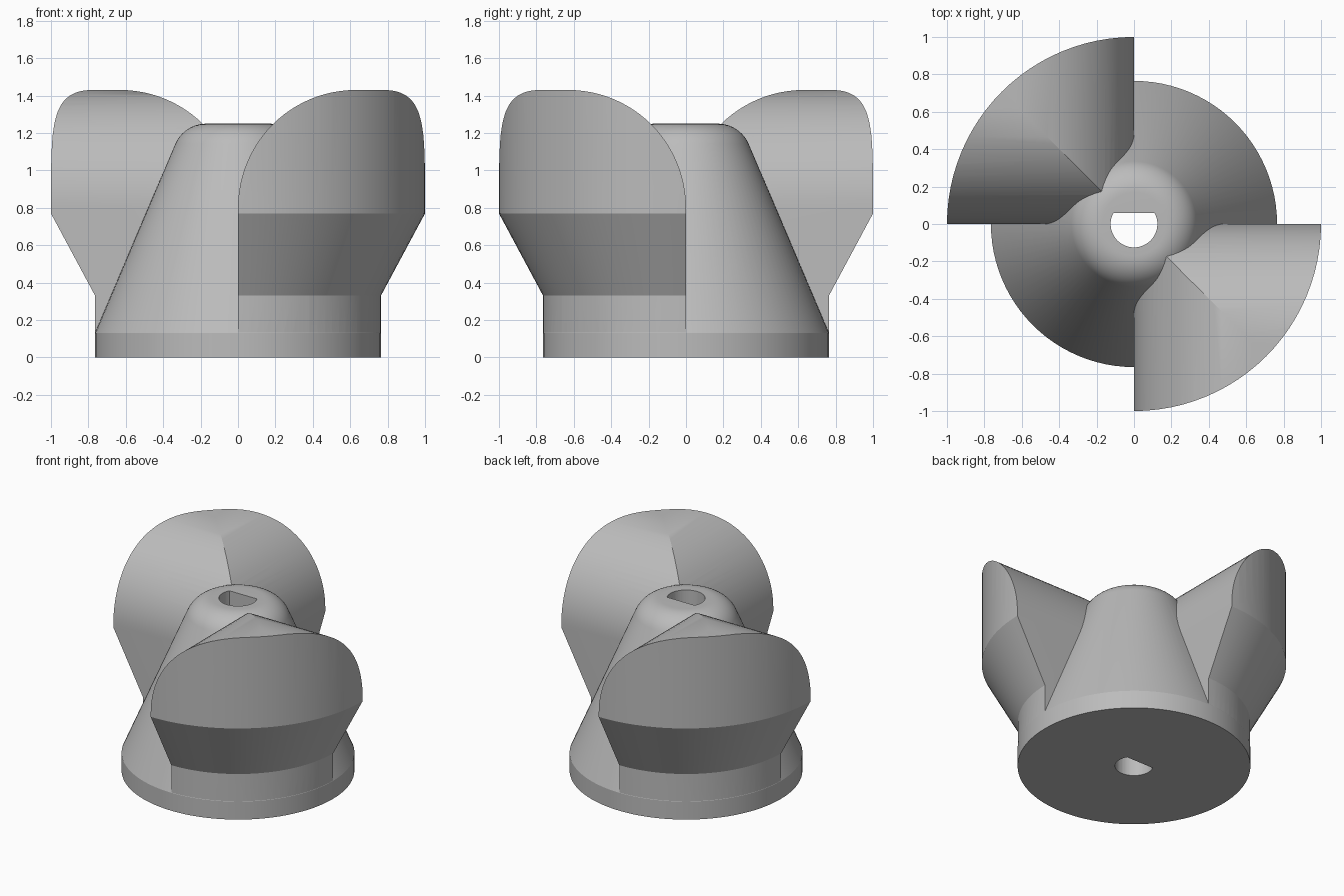
import bpy, bmesh
from math import sin, cos, pi, radians, asin
from mathutils import Matrix, Vector

cube = bpy.data.objects.get("Cube")
if cube:
    bpy.data.objects.remove(cube)

grey = bpy.data.materials.new("plain grey")
grey.use_nodes = True
GREY = (0.5, 0.5, 0.5, 1)
grey.diffuse_color = GREY
grey.node_tree.nodes["Principled BSDF"].inputs["Base Color"].default_value = GREY

SEGMENTS = 96


def arc(cx, cz, r, start, end, steps):
    return [(cx + r * cos(radians(start + (end - start) * i / steps)),
             cz + r * sin(radians(start + (end - start) * i / steps)))
            for i in range(steps + 1)]


def finish(bm, name):
    bmesh.ops.remove_doubles(bm, verts=bm.verts, dist=1e-5)
    bmesh.ops.recalc_face_normals(bm, faces=bm.faces)
    mesh = bpy.data.meshes.new(name)
    bm.to_mesh(mesh)
    bm.free()
    mesh.materials.append(grey)
    obj = bpy.data.objects.new(name, mesh)
    bpy.context.collection.objects.link(obj)
    return obj


def revolve(name, profile):
    """Solid of revolution from (radius, z) points that start and end on the axis."""
    bm = bmesh.new()
    verts = [bm.verts.new((r, 0, z)) for r, z in profile]
    edges = [bm.edges.new(pair) for pair in zip(verts, verts[1:])]
    bmesh.ops.spin(bm, geom=verts + edges, cent=(0, 0, 0), axis=(0, 0, 1),
                   angle=2 * pi, steps=SEGMENTS, use_merge=True)
    return finish(bm, name)


def prism(name, points, depth):
    """Extrude 3D outline points along a vector."""
    bm = bmesh.new()
    face = bm.faces.new([bm.verts.new(p) for p in points])
    new = bmesh.ops.extrude_face_region(bm, geom=[face], use_keep_orig=True)["geom"]
    bmesh.ops.translate(bm, vec=Vector(depth),
                        verts=[v for v in new if isinstance(v, bmesh.types.BMVert)])
    return finish(bm, name)


def combine(target, tool, operation):
    """Boolean the tool into the target and discard the tool."""
    mod = target.modifiers.new(operation.title(), 'BOOLEAN')
    mod.operation, mod.object, mod.solver = operation, tool, 'EXACT'
    bpy.context.view_layer.objects.active = target
    bpy.ops.object.modifier_apply(modifier=mod.name)
    bpy.data.objects.remove(tool)


# Conical hub with a rounded top
hub = revolve("bladed_hub", [(0, 0), (0.765, 0), (0.765, 0.13)]
              + arc(0.17, 1.07, 0.18, 23.7, 90, 10) + [(0, 1.25)])

# Blade: flared drum trimmed by two crossing rounded profiles
trim = [(0, -0.2)] + arc(0.63, 0.8, 0.63, 180, 90, 24) + [(1.2, 1.43), (1.2, -0.2)]
blade = revolve("blade", [(0, 0.08), (0.764, 0.08), (0.764, 0.33),
                          (1, 0.77), (1, 1.6), (0, 1.6)])
combine(blade, prism("trim_x", [(u, 0.2, z) for u, z in trim], (0, -1.4, 0)), 'INTERSECT')
combine(blade, prism("trim_y", [(-0.2, -u, z) for u, z in trim], (1.4, 0, 0)), 'INTERSECT')

# Opposite blade is a half turn of the first
opposite = blade.copy()
opposite.data = blade.data.copy()
opposite.data.transform(Matrix.Rotation(pi, 4, 'Z'))
bpy.context.collection.objects.link(opposite)
for part in (blade, opposite):
    combine(hub, part, 'UNION')

# D-shaped shaft hole
flat = math_angle = asin(0.06 / 0.125) * 180 / pi
bore = arc(0, 0, 0.125, 180 - flat, 360 + flat, 40)
combine(hub, prism("shaft_bore", [(x, y, -0.2) for x, y in bore], (0, 0, 1.8)), 'DIFFERENCE')

# Smooth curved faces, keep hard edges crisp
bpy.ops.object.select_all(action='DESELECT')
hub.select_set(True)
bpy.context.view_layer.objects.active = hub
bpy.ops.object.shade_smooth_by_angle(angle=radians(20))
